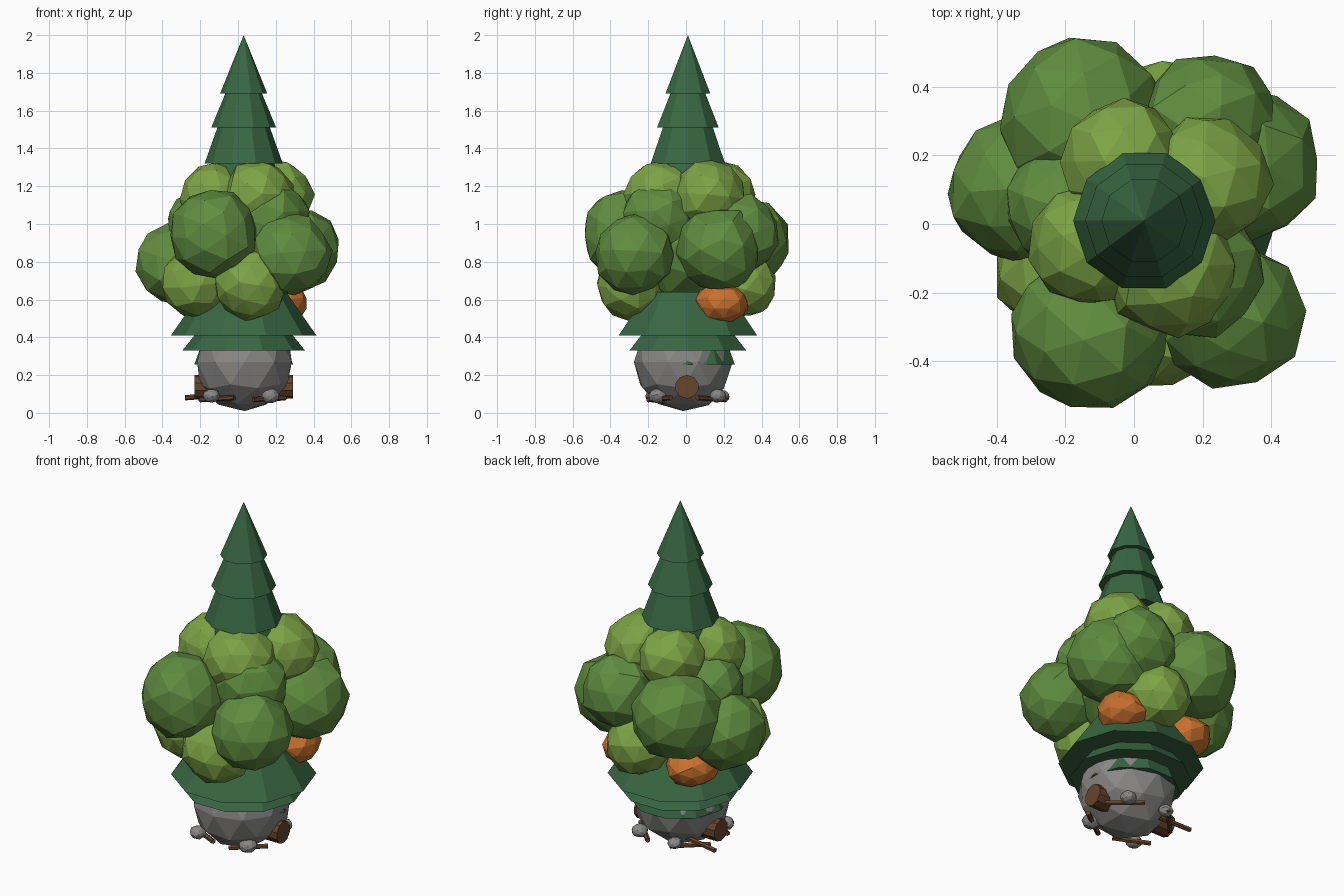
import bpy, bmesh, math, random
from mathutils import Vector, Euler

if "Cube" in bpy.data.objects:
    bpy.data.objects.remove(bpy.data.objects["Cube"])

random.seed(4)


def material(name, rgb):
    m = bpy.data.materials.new(name)
    m.diffuse_color = (*rgb, 1)
    m.use_nodes = True
    m.node_tree.nodes["Principled BSDF"].inputs["Base Color"].default_value = m.diffuse_color
    return m


PINE = material("pine green", (0.040, 0.135, 0.055))
LEAF = material("leaf green", (0.115, 0.265, 0.050))
LIME = material("light leaf green", (0.205, 0.370, 0.060))
ORANGE = material("autumn orange", (0.58, 0.165, 0.028))
STONE = material("stone grey", (0.25, 0.245, 0.24))
BARK = material("bark brown", (0.14, 0.058, 0.024))


def finish(bm, name, mat, loc=(0, 0, 0)):
    mesh = bpy.data.meshes.new(name)
    bm.to_mesh(mesh)
    bm.free()
    mesh.materials.append(mat)
    ob = bpy.data.objects.new(name, mesh)
    ob.location = loc
    bpy.context.collection.objects.link(ob)
    return ob


def blob(name, mat, x, y, z, r, sz=1.0, jitter=0.05, turn=True):
    """Faceted, slightly irregular ball."""
    bm = bmesh.new()
    bmesh.ops.create_icosphere(bm, subdivisions=2, radius=r)
    if turn:
        rot = Euler([random.uniform(0, 6.28) for _ in range(3)]).to_matrix()
        bmesh.ops.rotate(bm, verts=bm.verts, cent=(0, 0, 0), matrix=rot)
    for v in bm.verts:
        v.co *= 1 + random.uniform(-jitter, jitter)
        v.co.z *= sz
    return finish(bm, name, mat, (x, y, z))


def tier(name, r1, r2, z1, z2):
    """Ten-sided skirt of the conifer, r1 at the bottom and r2 at the top."""
    bm = bmesh.new()
    bmesh.ops.create_cone(bm, cap_ends=True, segments=10, radius1=r1,
                          radius2=r2, depth=z2 - z1)
    bmesh.ops.rotate(bm, verts=bm.verts, cent=(0, 0, 0),
                     matrix=Euler((0, 0, math.radians(18))).to_matrix())
    return finish(bm, name, PINE, (0.03, 0.01, (z1 + z2) / 2))


def rod(name, a, b, r, sides):
    """Wooden cylinder between two points."""
    a, b = Vector(a), Vector(b)
    bm = bmesh.new()
    bmesh.ops.create_cone(bm, cap_ends=True, segments=sides, radius1=r,
                          radius2=r, depth=(b - a).length)
    ob = finish(bm, name, BARK, (a + b) / 2)
    ob.rotation_euler = (b - a).to_track_quat('Z', 'Y').to_euler()
    return ob


# Conifer tiers, top to bottom
for i, t in enumerate([
    (0.125, 0.0, 1.69, 2.0),
    (0.172, 0.06, 1.51, 1.78),
    (0.207, 0.10, 1.32, 1.62),
    (0.26, 0.14, 1.05, 1.38),
    (0.385, 0.225, 0.41, 0.64),
    (0.325, 0.22, 0.33, 0.46),
    (0.262, 0.23, 0.255, 0.34),
]):
    tier(f"conifer_tier_{i + 1}", *t)

# Crown core that fills the middle of the foliage
blob("foliage_core", LEAF, 0.02, 0.0, 0.88, 0.31, 1.0)

# Mid green foliage clumps
for i, b in enumerate([
    (-0.15, 0.31, 0.90, 0.245),
    (0.22, 0.29, 0.95, 0.21),
    (0.32, 0.18, 0.87, 0.225),
    (0.28, -0.27, 0.84, 0.215),
    (-0.13, -0.32, 0.95, 0.235),
    (-0.33, 0.10, 0.79, 0.215),
    (-0.20, 0.05, 1.00, 0.18),
    (0.18, -0.14, 1.03, 0.20),
]):
    blob(f"leaf_clump_{i + 1}", LEAF, *b)

# Light green clumps: upper ring and lower ones
for i, b in enumerate([
    (-0.03, 0.18, 1.16, 0.18),
    (0.21, 0.12, 1.15, 0.19),
    (0.11, -0.14, 1.15, 0.19),
    (-0.13, -0.06, 1.15, 0.18),
    (0.07, -0.29, 0.68, 0.19),
    (-0.22, -0.13, 0.69, 0.19),
    (0.09, 0.30, 0.68, 0.18),
]):
    blob(f"light_clump_{i + 1}", LIME, *b)

# Orange clumps under the crown
for i, b in enumerate([
    (0.23, 0.19, 0.58, 0.145, 0.75),
    (-0.18, 0.20, 0.58, 0.145, 0.75),
    (0.0, 0.29, 0.75, 0.12, 1.0),
]):
    blob(f"orange_clump_{i + 1}", ORANGE, *b)

# Boulder base and the pebbles around it
blob("boulder", STONE, 0.035, -0.015, 0.27, 0.265, 1.0, 0.02, False)
for i, b in enumerate([
    (-0.14, -0.17, 0.09, 0.045),
    (0.17, -0.15, 0.09, 0.05),
    (0.18, 0.17, 0.09, 0.045),
    (-0.06, 0.19, 0.09, 0.04),
]):
    blob(f"pebble_{i + 1}", STONE, *b, 0.8)

# Log through the boulder and loose sticks
rod("log", (-0.23, 0.005, 0.138), (0.29, 0.005, 0.138), 0.063, 10)
for i, (a, b) in enumerate([
    ((-0.28, 0.13, 0.08), (-0.02, 0.10, 0.10)),
    ((-0.20, 0.06, 0.07), (-0.05, 0.22, 0.08)),
    ((0.10, 0.21, 0.07), (0.25, 0.06, 0.08)),
    ((0.08, -0.20, 0.07), (0.25, -0.08, 0.08)),
    ((-0.20, -0.10, 0.07), (-0.02, -0.20, 0.08)),
]):
    rod(f"stick_{i + 1}", a, b, 0.014, 6)
